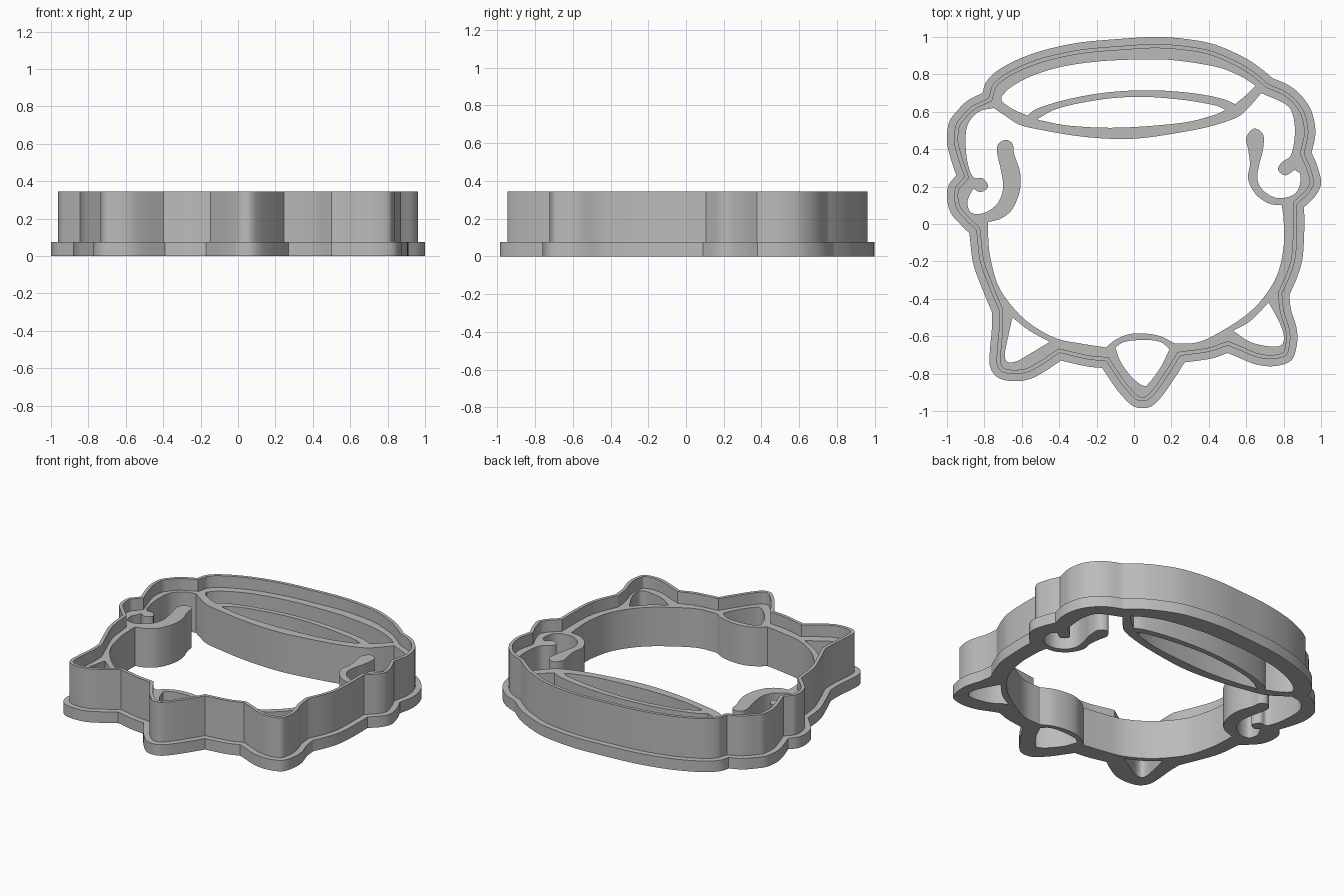
import bpy
import bmesh
from mathutils import Vector

if "Cube" in bpy.data.objects:
    bpy.data.objects.remove(bpy.data.objects["Cube"], do_unlink=True)

FLANGE_TOP = .075
STAMP_TOP = .265
BLADE_TOP = .345
BLADE_OUTSIDE = .038
BLADE_INSIDE = .06
SAMPLES = 6

# One plain grey plastic
grey = bpy.data.materials.new("grey_plastic")
grey.use_nodes = True
grey_value = (.5, .5, .5, 1)
grey.diffuse_color = grey_value
grey.node_tree.nodes["Principled BSDF"].inputs["Base Color"].default_value = grey_value


def smooth_run(points, end):
    """Sample a smooth curve through the points, up to but not including end."""
    knots = [Vector(p) for p in points] + [Vector(end)]
    knots = [2 * knots[0] - knots[1]] + knots + [2 * knots[-1] - knots[-2]]
    samples = []
    for a, b, c, d in zip(knots, knots[1:], knots[2:], knots[3:]):
        for i in range(SAMPLES):
            t = i / SAMPLES
            samples.append(b + t / 2 * (c - a
                           + t * (2 * a - 5 * b + 4 * c - d
                           + t * (3 * b - a - 3 * c + d))))
    return samples


def closed_loop(*runs):
    """Join smooth runs into one loop with a sharp corner where each run starts."""
    loop = []
    for run, following in zip(runs, runs[1:] + runs[:1]):
        loop += smooth_run(run, following[0])
    return loop


def inset_loop(loop, distance):
    """Move a clockwise loop inwards by a constant distance."""
    result = []
    for before, here, after in zip(loop[-1:] + loop, loop, loop[1:] + loop[:1]):
        first = (here - before).normalized()
        second = (after - here).normalized()
        mitre = Vector((first.y + second.y, -first.x - second.x))
        result.append(here + mitre * distance / max(1 + first.dot(second), .5))
    return result


def finish(name, mesh):
    bm = bmesh.new()
    bm.from_mesh(mesh)
    bmesh.ops.remove_doubles(bm, verts=bm.verts, dist=.0001)
    bmesh.ops.recalc_face_normals(bm, faces=bm.faces)
    bm.to_mesh(mesh)
    bm.free()
    mesh.materials.clear()
    mesh.materials.append(grey)
    obj = bpy.data.objects.new(name, mesh)
    bpy.context.collection.objects.link(obj)
    bpy.ops.object.select_all(action="DESELECT")
    obj.select_set(True)
    bpy.context.view_layer.objects.active = obj
    bpy.ops.object.shade_smooth_by_angle()
    return obj


def sweep_section(name, outline, section):
    """Carry a closed (inset, height) section around the outline."""
    bm = bmesh.new()
    rings = []
    for inset, height in section:
        loop = inset_loop(outline, inset)
        rings.append([bm.verts.new((p.x, p.y, height)) for p in loop])
    for low, high in zip(rings, rings[1:] + rings[:1]):
        for i in range(len(low)):
            bm.faces.new((low[i - 1], low[i], high[i], high[i - 1]))
    mesh = bpy.data.meshes.new(name)
    bm.to_mesh(mesh)
    bm.free()
    return finish(name, mesh)


def extrude_plate(name, loops, height):
    """Extrude the first loop, with the other loops as holes, from the ground."""
    curve = bpy.data.curves.new(name + "_profile", "CURVE")
    curve.dimensions = "2D"
    curve.fill_mode = "BOTH"
    curve.extrude = height / 2
    for loop in loops:
        spline = curve.splines.new("POLY")
        spline.points.add(len(loop) - 1)
        for point, p in zip(spline.points, loop):
            point.co = (p.x, p.y, 0, 1)
        spline.use_cyclic_u = True
    helper = bpy.data.objects.new(name + "_helper", curve)
    bpy.context.collection.objects.link(helper)
    graph = bpy.context.evaluated_depsgraph_get()
    mesh = bpy.data.meshes.new_from_object(helper.evaluated_get(graph))
    bpy.data.objects.remove(helper, do_unlink=True)
    for vertex in mesh.vertices:
        vertex.co.z += height / 2
    return finish(name, mesh)


# Outer silhouette, clockwise from the left end of the hat
hat_edge = [(-.81, .7), (-.79, .76), (-.73, .82), (-.62, .88), (-.48, .93), (-.29, .97),
            (-.07, .99), (.11, 1), (.27, .99), (.43, .96), (.59, .89), (.68, .83)]
left_cheek = [(.74, .78), (.83, .74), (.9, .68), (.95, .6), (.97, .49)]
left_lobe = [(.95, .38), (.98, .31), (1, .22), (.97, .15)]
left_side = [(.91, .09), (.91, -.05), (.9, -.19), (.87, -.29)]
left_spike = [(.83, -.38), (.84, -.46), (.87, -.56), (.87, -.65), (.84, -.73),
              (.75, -.76), (.65, -.75), (.55, -.71)]
left_chin = [(.5, -.69), (.41, -.72)]
middle_spike = [(.27, -.74), (.22, -.82), (.15, -.92), (.1, -.97), (.05, -.985),
                (-.01, -.97), (-.08, -.9), (-.13, -.83)]
right_chin = [(-.17, -.77), (-.26, -.76)]
right_spike = [(-.39, -.73), (-.48, -.79), (-.56, -.83), (-.65, -.84), (-.73, -.82),
               (-.77, -.76), (-.77, -.67), (-.76, -.56)]
right_side = [(-.76, -.47), (-.81, -.35), (-.86, -.21)]
right_lobe = [(-.88, -.05), (-.93, 0), (-.98, .06), (-1, .14), (-.99, .21)]
right_cheek = [(-.95, .26), (-.98, .35), (-1, .44), (-.99, .54), (-.95, .6), (-.89, .66)]
outline = closed_loop(hat_edge, left_cheek, left_lobe, left_side, left_spike, left_chin,
                      middle_spike, right_chin, right_spike, right_side, right_lobe,
                      right_cheek)

# Face opening, counterclockwise from the right end of the hat
right_hook = [(-.75, .62), (-.83, .6), (-.89, .53), (-.9, .43), (-.89, .33), (-.86, .25),
              (-.81, .245), (-.78, .2), (-.82, .17)]
right_curl = [(-.86, .19), (-.89, .12), (-.87, .06), (-.8, .06), (-.73, .11), (-.7, .19),
              (-.71, .28), (-.73, .37), (-.73, .42), (-.69, .45), (-.65, .43), (-.64, .37),
              (-.61, .28), (-.61, .18), (-.65, .08), (-.71, .03)]
right_jaw = [(-.78, .01), (-.78, -.06), (-.77, -.17), (-.73, -.32), (-.66, -.43),
             (-.56, -.53), (-.42, -.61), (-.28, -.64)]
brow_arc = [(-.15, -.66), (-.1, -.62), (-.03, -.59), (.05, -.585), (.14, -.6)]
left_jaw = [(.22, -.64), (.35, -.63), (.49, -.56), (.62, -.47), (.71, -.37), (.77, -.26),
            (.8, -.12), (.8, .02)]
left_curl = [(.79, .1), (.72, .11), (.65, .16), (.61, .24), (.62, .32), (.61, .4),
             (.6, .46), (.64, .51), (.69, .48), (.69, .4), (.67, .32), (.66, .24),
             (.69, .18), (.76, .14), (.84, .15), (.88, .19), (.89, .26)]
left_hook = [(.86, .29), (.81, .26), (.77, .29), (.79, .33), (.84, .37), (.86, .48),
             (.85, .58), (.81, .64)]
hat_underside = [(.68, .7), (.62, .63), (.55, .57), (.4, .52), (.25, .49), (.05, .46),
                 (-.11, .455), (-.3, .47), (-.48, .5), (-.61, .53), (-.69, .58)]
face_opening = closed_loop(right_hook, right_curl, right_jaw, brow_arc, left_jaw,
                           left_curl, left_hook, hat_underside)

# Crescent and lens openings of the hat
crescent = closed_loop(
    [(-.71, .68), (-.66, .73), (-.55, .79), (-.39, .84), (-.18, .87), (.05, .88),
     (.22, .875), (.44, .84), (.57, .79)],
    [(.65, .74), (.6, .69)],
    [(.54, .64), (.47, .67), (.31, .7), (.09, .715), (-.13, .705), (-.34, .67), (-.51, .62)],
    [(-.57, .58), (-.64, .61), (-.7, .65)])
lens = closed_loop(
    [(-.52, .56), (-.4, .62), (-.18, .665), (.03, .68), (.25, .665), (.43, .635)],
    [(.49, .61), (.42, .58), (.25, .54), (-.08, .515), (-.34, .525), (-.48, .55)])

# Openings inside the three spikes
right_spike_opening = closed_loop(
    [(-.65, -.5), (-.56, -.57)],
    [(-.45, -.63), (-.55, -.69), (-.63, -.735), (-.68, -.735), (-.69, -.69), (-.67, -.59)])
middle_spike_opening = closed_loop(
    [(-.1, -.66), (-.05, -.63), (.05, -.62), (.14, -.63)],
    [(.19, -.67), (.14, -.77), (.08, -.85), (.05, -.865), (-.01, -.82), (-.07, -.74)])
left_spike_opening = closed_loop(
    [(.72, -.42), (.62, -.52)],
    [(.53, -.57), (.62, -.63), (.73, -.655), (.79, -.645), (.8, -.59), (.77, -.51)])

# Cutting rim: wide foot flange with a thin tall blade on it
sweep_section("cutting_rim", outline, [
    (0, 0), (0, FLANGE_TOP), (BLADE_OUTSIDE, FLANGE_TOP), (BLADE_OUTSIDE, BLADE_TOP),
    (BLADE_INSIDE, BLADE_TOP), (BLADE_INSIDE, 0)])

# Inner stamp: lower walls that press the drawn lines
extrude_plate("inner_stamp", [
    inset_loop(outline, BLADE_INSIDE), face_opening, crescent, lens,
    right_spike_opening, middle_spike_opening, left_spike_opening], STAMP_TOP)
